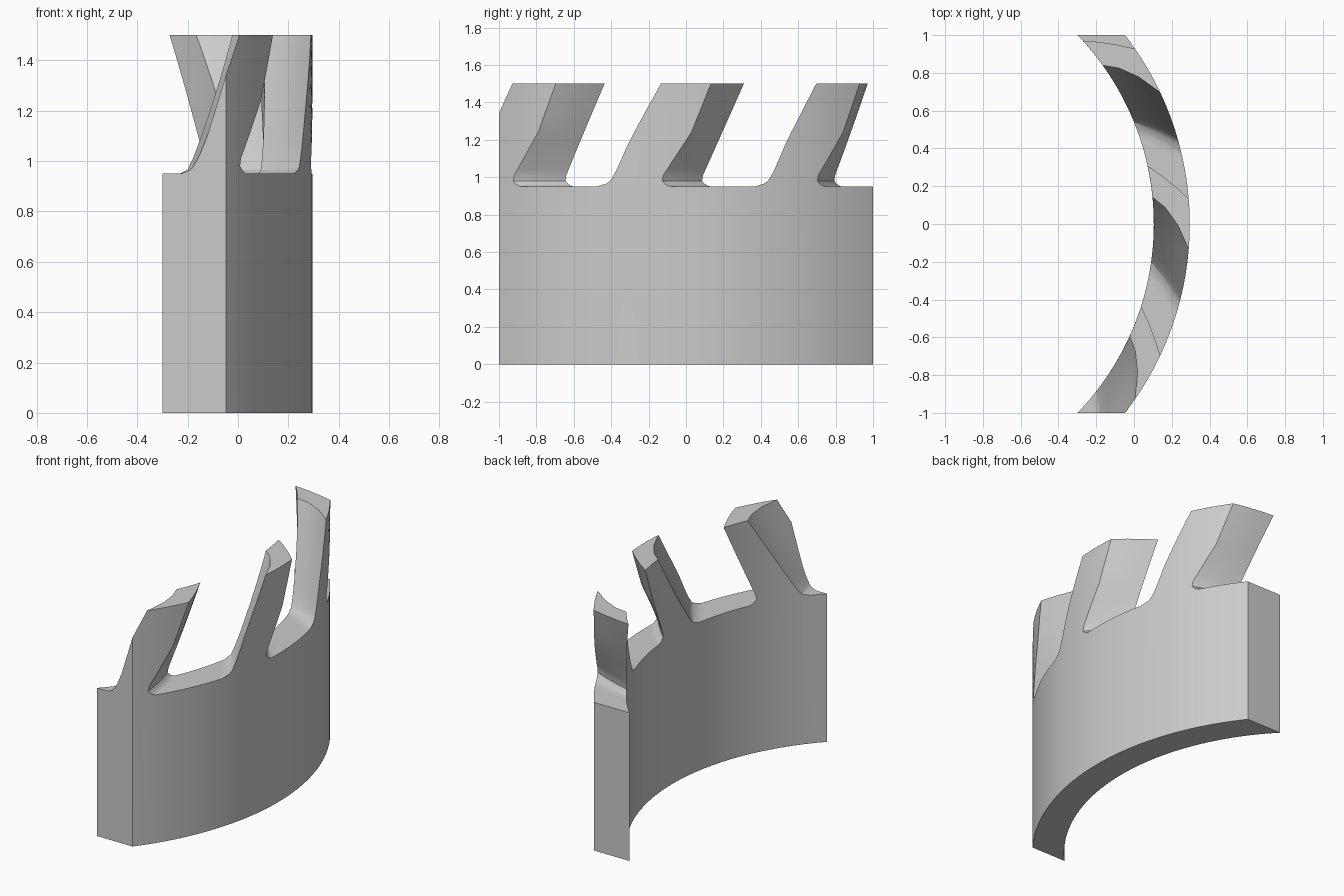
import bpy, bmesh
from math import sin, cos, radians

cube = bpy.data.objects.get("Cube")
if cube:
    bpy.data.objects.remove(cube, do_unlink=True)

CENTRE_X, R_IN, R_OUT = -1.335, 1.44, 1.63
FLOOR, TOP = 0.95, 1.5
TEETH = (-30, 0, 30)              # tooth positions around the ring, degrees
LEVELS = (0.95, 0.955, 0.965, 0.98, 1.01, 1.04, 1.1, 1.17, 1.24, 1.32, 1.4, 1.45, 1.5)
DEPTH = (0, 0.33, 0.67, 1)        # inner wall to outer wall
STEPS = 8

# Tooth edge profiles: (height, angle) on the inner and outer walls
LEFT_IN = ((0.95, -10), (0.965, -8), (1.02, -6.3), (1.5, 5.7))
LEFT_OUT = ((0.95, -17), (0.97, -14.6), (1.03, -13.3), (1.2, -10.6), (1.4, -6.7), (1.5, -4.7))
RIGHT_IN = ((0.95, 5.3), (0.957, 4.3), (0.98, 3.4), (1.01, 3.6), (1.5, 12.4))
RIGHT_OUT = ((0.95, -2.8), (0.957, -3.7), (0.98, -4.5), (1.01, -4.3), (1.24, 1.0), (1.5, 4.7))


def sample(profile, z):
    for (z0, a0), (z1, a1) in zip(profile, profile[1:]):
        if z <= z1:
            return a0 + (a1 - a0) * (z - z0) / (z1 - z0)
    return profile[-1][1]


def edge(inner, outer, z, f, bulge=0):
    a, b = sample(inner, z), sample(outer, z)
    return a + (b - a) * f + bulge * 4 * f * (1 - f) * (z - FLOOR) / (TOP - FLOOR)


def left(z, f):
    return edge(LEFT_IN, LEFT_OUT, z, f, 1.2)


def right(z, f):
    return edge(RIGHT_IN, RIGHT_OUT, z, f)


def point(angle, f, z):
    r = R_IN + (R_OUT - R_IN) * f
    return (CENTRE_X + r * cos(radians(angle)), r * sin(radians(angle)), z)


bm = bmesh.new()


def patch(rows):
    grid = [[bm.verts.new(p) for p in row] for row in rows]
    for a, b in zip(grid, grid[1:]):
        for i in range(len(a) - 1):
            bm.faces.new((a[i], a[i + 1], b[i + 1], b[i]))


def across(lo, hi, f, z, z_angle):
    a, b = lo(z_angle, f), hi(z_angle, f)
    return [point(a + (b - a) * i / STEPS, f, z) for i in range(STEPS + 1)]


def shifted(fn, offset):
    return lambda z, f: fn(z, f) + offset


# Stations along the ring: floor, tooth, floor, tooth ...
stations = [lambda z, f: -56]
for t in TEETH:
    stations += [shifted(left, t), shifted(right, t)]
stations.append(lambda z, f: 52)

for n, (lo, hi) in enumerate(zip(stations, stations[1:])):
    # Curved band with its underside
    for f in (0, 1):
        patch([across(lo, hi, f, z, FLOOR) for z in (0, FLOOR)])
    patch([across(lo, hi, f, 0, FLOOR) for f in DEPTH])
    if n % 2 == 0:
        # Slot floor
        patch([across(lo, hi, f, FLOOR, FLOOR) for f in DEPTH])
    else:
        # Leaning tooth: inner and outer walls, flanks and flat top
        for f in (0, 1):
            patch([across(lo, hi, f, z, z) for z in LEVELS])
        for side in (lo, hi):
            patch([[point(side(z, f), f, z) for f in DEPTH] for z in LEVELS])
        patch([across(lo, hi, f, TOP, TOP) for f in DEPTH])

bmesh.ops.remove_doubles(bm, verts=bm.verts, dist=0.0002)

# Trim both ends flat and close them
for s in (-1, 1):
    cut = bmesh.ops.bisect_plane(bm, geom=bm.verts[:] + bm.edges[:] + bm.faces[:],
                                 plane_co=(0, s, 0), plane_no=(0, s, 0), clear_outer=True)
    rim = [e for e in cut["geom_cut"] if isinstance(e, bmesh.types.BMEdge)]
    caps = bmesh.ops.holes_fill(bm, edges=rim, sides=0)["faces"]
    bmesh.ops.triangulate(bm, faces=caps)
bmesh.ops.recalc_face_normals(bm, faces=bm.faces)

mesh = bpy.data.meshes.new("toothed_ring_segment")
bm.to_mesh(mesh)
bm.free()

grey = bpy.data.materials.new("light_grey")
grey.use_nodes = True
colour = (0.6, 0.6, 0.6, 1)
grey.diffuse_color = colour
grey.node_tree.nodes["Principled BSDF"].inputs["Base Color"].default_value = colour
mesh.materials.append(grey)

segment = bpy.data.objects.new("toothed_ring_segment", mesh)
bpy.context.collection.objects.link(segment)
bpy.ops.object.select_all(action="DESELECT")
segment.select_set(True)
bpy.context.view_layer.objects.active = segment
bpy.ops.object.shade_smooth_by_angle(angle=radians(32))
